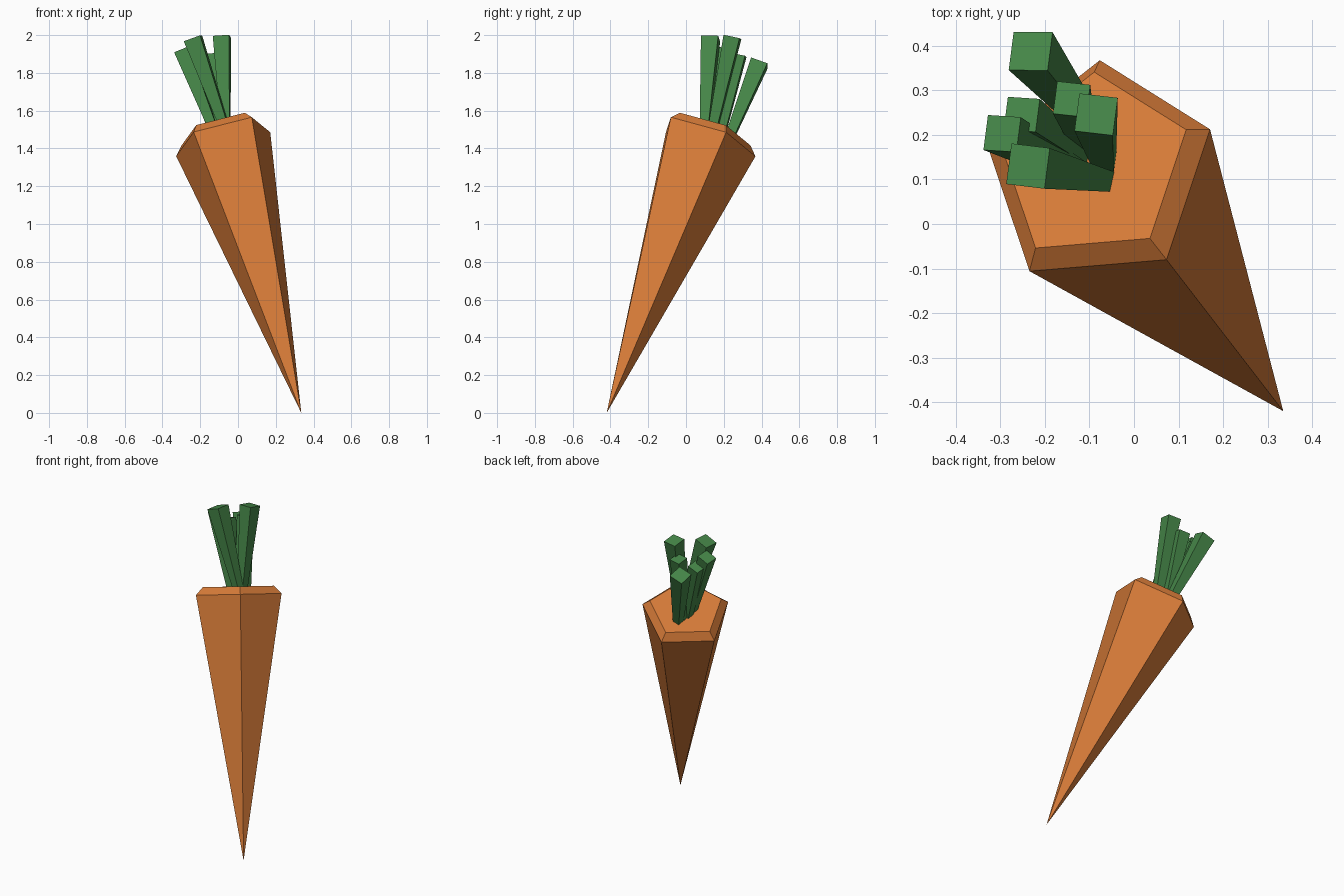
import bpy, bmesh
from math import cos, sin, tau
from mathutils import Vector

if "Cube" in bpy.data.objects:
    bpy.data.objects.remove(bpy.data.objects["Cube"])


def material(name, rgb):
    m = bpy.data.materials.new(name)
    m.diffuse_color = (*rgb, 1)
    m.use_nodes = True
    m.node_tree.nodes["Principled BSDF"].inputs["Base Color"].default_value = m.diffuse_color
    return m


def build(name, rings, mat, tip=None):
    """Skin rings of points; close the bottom with a tip or a flat cap."""
    bm = bmesh.new()
    vr = [[bm.verts.new(p) for p in ring] for ring in rings]
    n = len(vr[0])
    for a, b in zip(vr, vr[1:]):
        for i in range(n):
            j = (i + 1) % n
            bm.faces.new((a[i], a[j], b[j], b[i]))
    bm.faces.new(vr[-1])
    if tip is None:
        bm.faces.new(vr[0][::-1])
    else:
        t = bm.verts.new(tip)
        for i in range(n):
            bm.faces.new((t, vr[0][(i + 1) % n], vr[0][i]))
    bmesh.ops.recalc_face_normals(bm, faces=bm.faces)
    me = bpy.data.meshes.new(name)
    bm.to_mesh(me)
    bm.free()
    me.materials.append(mat)
    ob = bpy.data.objects.new(name, me)
    bpy.context.collection.objects.link(ob)


def ring(centre, u, v, radius, n, phase=0.0):
    return [centre + radius * (u * cos(phase + tau * i / n) + v * sin(phase + tau * i / n))
            for i in range(n)]


orange = material("carrot orange", (0.68, 0.20, 0.04))
green = material("leaf green", (0.06, 0.24, 0.065))

# Leaning five-sided root with a bevelled shoulder
tip = Vector((0.335, -0.42, 0.0))
shoulder = Vector((-0.079, 0.113, 1.451))
axis = (shoulder - tip).normalized()
u = Vector((0.152, -0.193, 0.114))
u = (u - axis * u.dot(axis)).normalized()
v = axis.cross(u)
crown = shoulder + axis * 0.047
build("root", [ring(shoulder, u, v, 0.271, 5), ring(crown, u, v, 0.226, 5)], orange, tip)

# Flared square stems: base x, y, top centre x, y, z, top width
stems = [
    (-0.100, 0.225, -0.232, 0.388, 1.852, 0.092),
    (-0.110, 0.180, -0.140, 0.280, 1.895, 0.075),
    (-0.065, 0.138, -0.085, 0.246, 1.990, 0.087),
    (-0.122, 0.155, -0.252, 0.246, 1.860, 0.076),
    (-0.122, 0.112, -0.296, 0.203, 1.918, 0.080),
    (-0.068, 0.097, -0.238, 0.130, 1.982, 0.092),
]
for k, (bx, by, tx, ty, tz, w) in enumerate(stems, 1):
    # Base height follows the tilted crown, slightly sunk in
    bz = crown.z - ((bx - crown.x) * axis.x + (by - crown.y) * axis.y) / axis.z - 0.01
    base, top = Vector((bx, by, bz)), Vector((tx, ty, tz))
    d = (top - base).normalized()
    s = Vector((1, -0.13, 0))
    s = (s - d * s.dot(d)).normalized()
    t = d.cross(s)
    build(f"leaf_stem_{k}",
          [ring(base, s, t, 0.045 * 0.7071, 4, tau / 8),
           ring(top, s, t, w * 0.7071, 4, tau / 8)], green)
